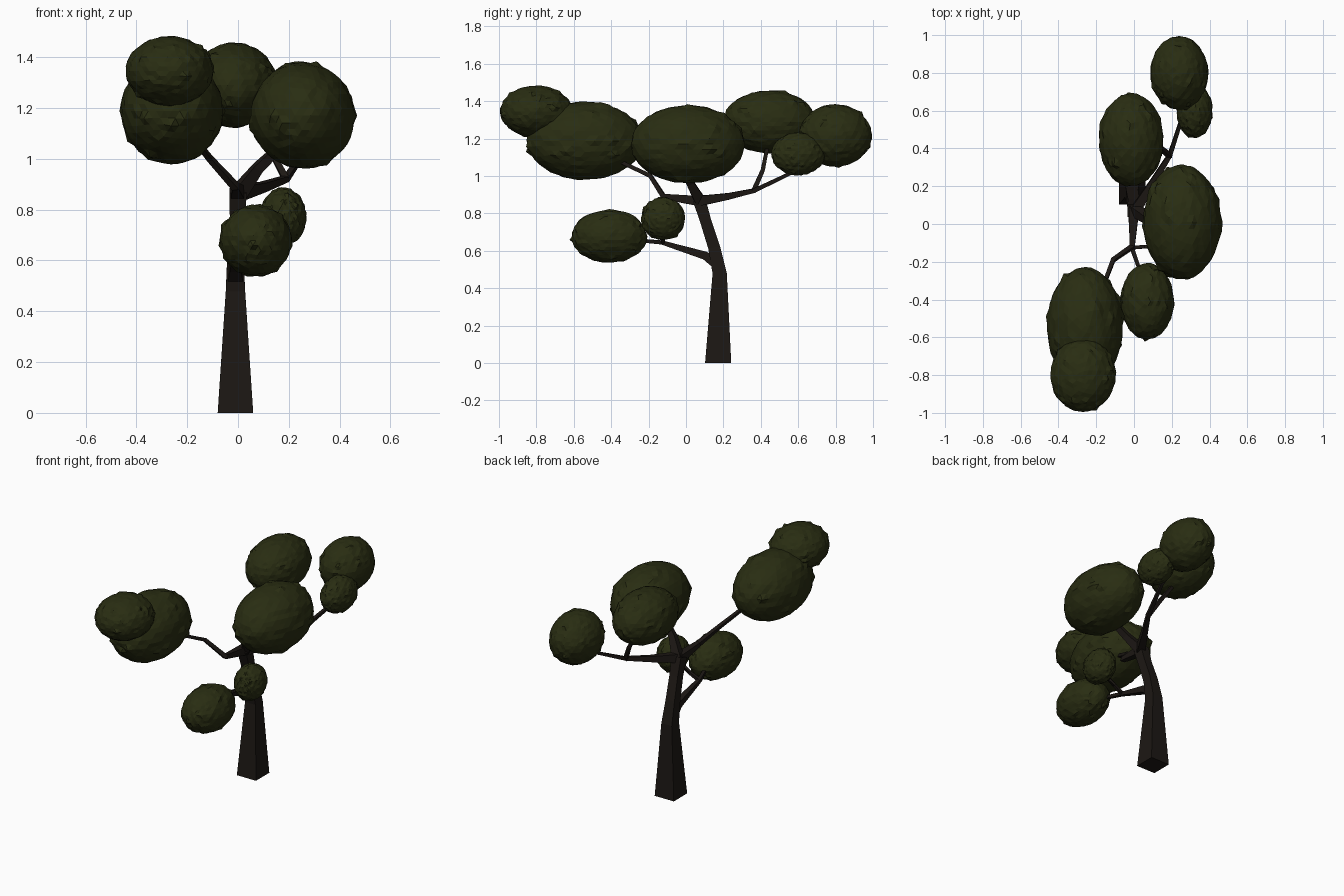
import bpy, bmesh, random
from mathutils import Vector

if "Cube" in bpy.data.objects:
    bpy.data.objects.remove(bpy.data.objects["Cube"])

random.seed(4)


def material(name, rgb):
    m = bpy.data.materials.new(name)
    m.diffuse_color = (*rgb, 1)
    m.use_nodes = True
    m.node_tree.nodes["Principled BSDF"].inputs["Base Color"].default_value = m.diffuse_color
    return m


bark = material("bark", (0.012, 0.009, 0.007))
leaf = material("leaf", (0.022, 0.026, 0.006))


def finish(bm, name, mat):
    bmesh.ops.recalc_face_normals(bm, faces=bm.faces)
    mesh = bpy.data.meshes.new(name)
    bm.to_mesh(mesh)
    bm.free()
    mesh.materials.append(mat)
    ob = bpy.data.objects.new(name, mesh)
    bpy.context.collection.objects.link(ob)
    return ob


def limb(name, path):
    """Tapered square tube through (x, y, z, half width) points."""
    bm = bmesh.new()
    pts = [Vector(p[:3]) for p in path]
    rings = []
    for i, p in enumerate(pts):
        d = (pts[min(i + 1, len(pts) - 1)] - pts[max(i - 1, 0)]).normalized()
        if p.z == 0:
            d = Vector((0, 0, 1))
        ref = Vector((0, 1, 0)) if abs(d.x) > 0.85 else Vector((1, 0, 0))
        u = (ref - d * ref.dot(d)).normalized()
        v = d.cross(u)
        w = path[i][3]
        rings.append([bm.verts.new(p + u * a * w + v * b * w)
                      for a, b in ((-1, -1), (1, -1), (1, 1), (-1, 1))])
    for r, s in zip(rings, rings[1:]):
        for k in range(4):
            bm.faces.new((r[k], r[(k + 1) % 4], s[(k + 1) % 4], s[k]))
    bm.faces.new(rings[0])
    bm.faces.new(rings[-1])
    return finish(bm, name, bark)


def foliage(name, centre, radii):
    """Faceted ellipsoid clump with a slightly ragged surface."""
    bm = bmesh.new()
    bmesh.ops.create_icosphere(bm, subdivisions=4, radius=1)
    size = sum(radii) / 3
    for v in bm.verts:
        n = v.co.normalized()
        bump = random.uniform(-0.004, 0.003)
        if random.random() < 0.04:
            bump += 0.05 * size
        k = 0.985 + bump / size
        v.co = Vector([c + a * r * k for c, a, r in zip(centre, n, radii)])
    return finish(bm, name, leaf)


# Trunk, leaning toward the front above the lower fork
limb("trunk", [(-0.01, 0.172, 0, 0.07), (-0.01, 0.18, 0.48, 0.038),
               (-0.01, 0.15, 0.62, 0.032), (-0.002, 0.105, 0.76, 0.03),
               (0, 0.07, 0.875, 0.034)])

# Lower branch and its two twigs
limb("lower_branch", [(-0.01, 0.17, 0.53, 0.032), (-0.01, 0.1, 0.575, 0.022),
                      (-0.01, -0.13, 0.645, 0.011), (0.05, -0.3, 0.66, 0.009)])
limb("lower_twig", [(-0.01, -0.125, 0.645, 0.01), (0.06, -0.12, 0.68, 0.009),
                    (0.16, -0.125, 0.75, 0.008)])

# Upper branches
limb("front_branch", [(0, 0.08, 0.865, 0.028), (-0.01, -0.12, 0.89, 0.014),
                      (-0.11, -0.19, 1.0, 0.011), (-0.19, -0.4, 1.1, 0.009)])
limb("centre_branch", [(0, 0.08, 0.86, 0.03), (0.08, 0.02, 0.965, 0.02),
                       (0.2, -0.02, 1.08, 0.014)])
limb("back_branch", [(0, 0.06, 0.865, 0.028), (0.1, 0.22, 0.89, 0.018),
                     (0.19, 0.365, 0.922, 0.012), (0.26, 0.58, 1.025, 0.009),
                     (0.25, 0.72, 1.13, 0.007)])
limb("back_twig", [(0.19, 0.36, 0.918, 0.013), (0.13, 0.41, 1.03, 0.011),
                   (0.03, 0.44, 1.18, 0.009)])

# Foliage clumps: centre and radii
clumps = [
    ("front_large", (-0.26, -0.54, 1.188), (0.205, 0.315, 0.212)),
    ("front_tip", (-0.27, -0.80, 1.345), (0.175, 0.197, 0.14)),
    ("right_large", (0.255, 0.01, 1.17), (0.208, 0.308, 0.212)),
    ("back_medium", (-0.015, 0.445, 1.29), (0.173, 0.25, 0.17)),
    ("back_tip", (0.24, 0.80, 1.217), (0.155, 0.197, 0.168)),
    ("back_small", (0.32, 0.60, 1.118), (0.097, 0.145, 0.116)),
    ("low_front", (0.07, -0.41, 0.678), (0.143, 0.204, 0.143)),
    ("low_small", (0.178, -0.122, 0.772), (0.092, 0.119, 0.116)),
]
for name, centre, radii in clumps:
    foliage(name + "_foliage", centre, radii)
